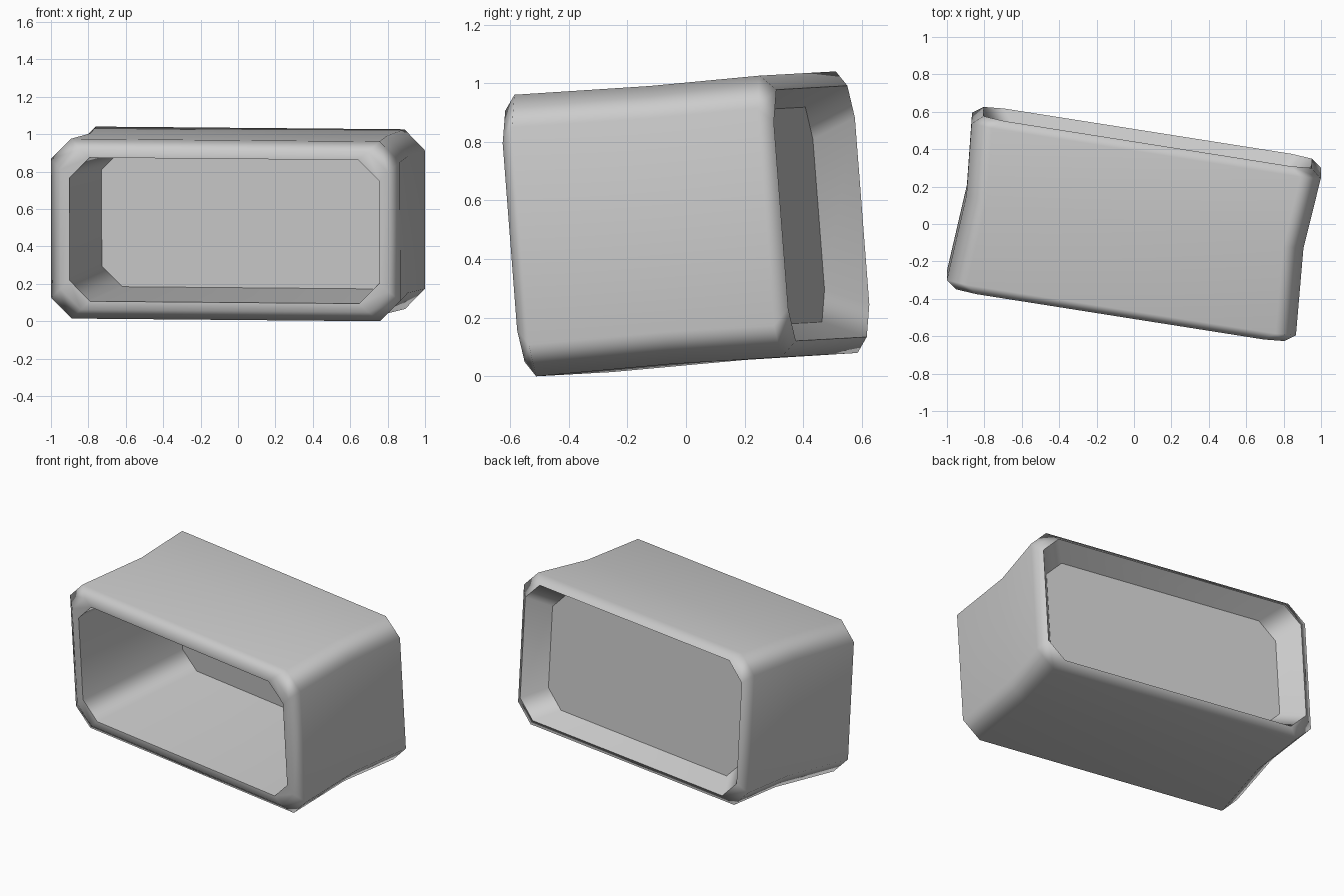
import bpy, bmesh, math
from mathutils import Matrix

cube = bpy.data.objects.get("Cube")
if cube:
    bpy.data.objects.remove(cube, do_unlink=True)

grey = bpy.data.materials.new("light_grey")
grey.use_nodes = True
colour = (0.6, 0.6, 0.6, 1)
grey.diffuse_color = colour
grey.node_tree.nodes["Principled BSDF"].inputs["Base Color"].default_value = colour

# The whole housing is turned and slightly tipped
pose = (Matrix.Translation((0, 0, 0.52))
        @ Matrix.Rotation(math.radians(-9), 4, "Z")
        @ Matrix.Rotation(math.radians(4.4), 4, "X")
        @ Matrix.Rotation(math.radians(0.5), 4, "Y"))


def ring(bm, half_w, half_h, y, cut=0.11):
    """Rectangle with cut corners, standing across the tube."""
    w, h = half_w, half_h
    quarter = [(w, h - cut), (w - cut, h)]
    points = quarter + [(-x, z) for x, z in reversed(quarter)]
    points += [(-x, -z) for x, z in points]
    return [bm.verts.new((x, y, z)) for x, z in points]


def finish(bm, name):
    mesh = bpy.data.meshes.new(name)
    bm.transform(pose)
    bm.to_mesh(mesh)
    bm.free()
    mesh.materials.append(grey)
    obj = bpy.data.objects.new(name, mesh)
    bpy.context.collection.objects.link(obj)
    bpy.ops.object.select_all(action="DESELECT")
    obj.select_set(True)
    bpy.context.view_layer.objects.active = obj
    bpy.ops.object.shade_smooth_by_angle(angle=math.radians(62))
    return obj


# Housing: inside front, front lip, waisted outside, rear lip, rear recess
sections = [
    (0.79, 0.368, 0.33),
    (0.838, 0.385, -0.47),
    (0.888, 0.43, -0.47),
    (0.945, 0.482, -0.425),
    (0.912, 0.476, 0.04),
    (0.945, 0.482, 0.425),
    (0.888, 0.43, 0.47),
    (0.79, 0.368, 0.335),
]
bm = bmesh.new()
rings = [ring(bm, *s) for s in sections]
for a, b in zip(rings, rings[1:]):
    for i in range(len(a)):
        j = (i + 1) % len(a)
        bm.faces.new((a[i], b[i], b[j], a[j]))
bmesh.ops.recalc_face_normals(bm, faces=bm.faces)
# Outer side faces must point outwards
outer = max(bm.faces, key=lambda f: f.calc_center_median().x)
if outer.normal.x < 0:
    bmesh.ops.reverse_faces(bm, faces=bm.faces)
housing = finish(bm, "housing")
weighted = housing.modifiers.new("even_shading", "WEIGHTED_NORMAL")
weighted.keep_sharp = True

# Dividing panel inside, near the rear
bm = bmesh.new()
front = ring(bm, 0.79, 0.368, 0.33)
back = ring(bm, 0.79, 0.368, 0.335)
bm.faces.new(front)
bm.faces.new(list(reversed(back)))
bmesh.ops.recalc_face_normals(bm, faces=bm.faces)
for f in bm.faces:
    f.normal_update()
    facing = -1 if f.calc_center_median().y < 0.3325 else 1
    if f.normal.y * facing < 0:
        f.normal_flip()
finish(bm, "inner_panel")
